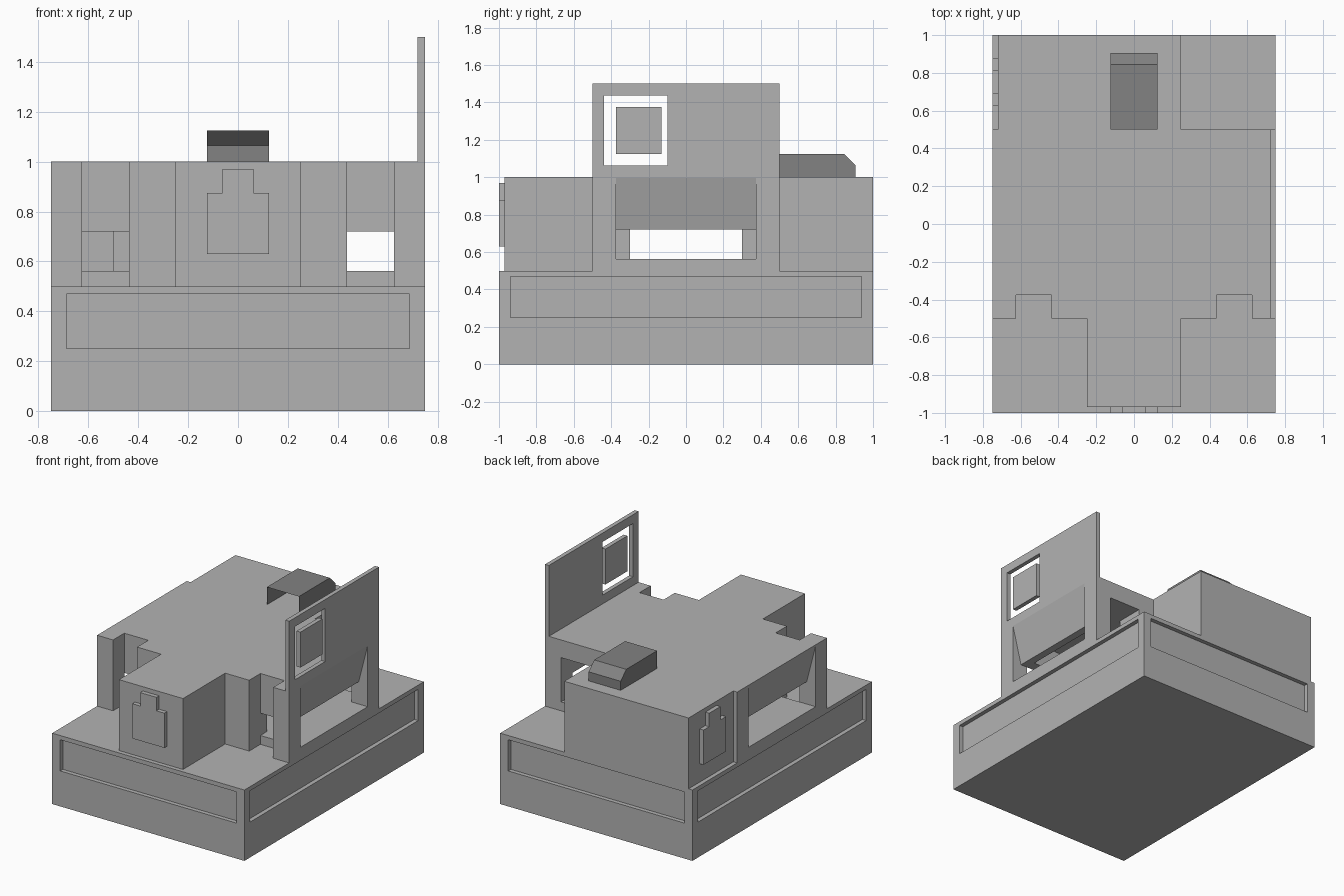
import bpy, bmesh

if "Cube" in bpy.data.objects:
    bpy.data.objects.remove(bpy.data.objects["Cube"])


def material(name, value):
    m = bpy.data.materials.new(name)
    m.diffuse_color = (value, value, value, 1)
    m.use_nodes = True
    m.node_tree.nodes["Principled BSDF"].inputs["Base Color"].default_value = m.diffuse_color
    return m


GREY = material("light grey", 0.45)
DARK = material("dark grey", 0.225)


def new_object(name, bm, mat):
    mesh = bpy.data.meshes.new(name)
    bm.to_mesh(mesh)
    bm.free()
    mesh.materials.append(mat)
    obj = bpy.data.objects.new(name, mesh)
    bpy.context.collection.objects.link(obj)
    return obj


def prism(name, points, offset, mat=GREY):
    """Extrude a closed 3D outline by an offset vector."""
    bm = bmesh.new()
    face = bm.faces.new([bm.verts.new(p) for p in points])
    top = bmesh.ops.extrude_face_region(bm, geom=[face])["geom"]
    bmesh.ops.translate(bm, vec=offset,
                        verts=[v for v in top if isinstance(v, bmesh.types.BMVert)])
    bmesh.ops.recalc_face_normals(bm, faces=bm.faces)
    return new_object(name, bm, mat)


def box(name, x0, x1, y0, y1, z0, z1):
    return prism(name, [(x0, y0, z0), (x1, y0, z0), (x1, y1, z0), (x0, y1, z0)],
                 (0, 0, z1 - z0))


def cut(target, cutters):
    for c in cutters:
        mod = target.modifiers.new("cut", 'BOOLEAN')
        mod.operation = 'DIFFERENCE'
        mod.solver = 'EXACT'
        mod.object = c
        bpy.context.view_layer.objects.active = target
        bpy.ops.object.modifier_apply(modifier=mod.name)
        bpy.data.objects.remove(c)


# Base slab with a recessed panel on each side
base = box("base", -.75, .75, -1, 1, 0, .5)
panels = []
for s in (-1, 1):
    panels.append(box("panel_cut", -.6875, .6875, *sorted((s * .97, s * 1.1)), .25, .47))
    panels.append(box("panel_cut", *sorted((s * .72, s * .9)), -.9375, .9375, .25, .47))
cut(base, panels)

# Main building: plan outline with front bay, rear block and front notches
plan = [(-.75, -.5), (-.625, -.5), (-.625, -.375), (-.4375, -.375), (-.4375, -.5),
        (-.25, -.5), (-.25, -.97), (.25, -.97), (.25, -.5),
        (.4375, -.5), (.4375, -.375), (.625, -.375), (.625, -.5), (.75, -.5),
        (.75, .5), (.25, .5), (.25, 1), (-.72, 1), (-.72, .5), (-.75, .5)]
building = prism("building", [(x, y, .5) for x, y in plan], (0, 0, .5))

# Inner room, rear doorway, front slots and sloped side openings
holes = [box("room_cut", -.625, .625, -.3, .3, .5625, .875),
         box("doorway_cut", .375, .625, .2, .6, .5625, .875)]
for s in (-1, 1):
    holes.append(box("slot_cut", *sorted((s * .4375, s * .625)), -.45, -.2, .5625, .72))
    profile = [(.5, .5625), (.5, .72), (.68, .72), (.75, .996), (.8, .996), (.8, .5625)]
    holes.append(prism("side_cut", [(s * x, -.375, z) for x, z in profile], (0, .75, 0)))
cut(building, holes)

# Tall sign wall with a window and a floating pane
wall = box("sign_wall", .72, .75, -.5, .5, 1, 1.5)
cut(wall, [box("window_cut", .6, .9, -.4375, -.1, 1.0625, 1.4375)])
box("window_pane", .72, .75, -.375, -.13, 1.125, 1.375)

# Stepped plates on the front bay and the rear left wall
step = [(-.125, .63), (.125, .63), (.125, .875), (.0625, .875),
        (.0625, .97), (-.0625, .97), (-.0625, .875), (-.125, .875)]
prism("front_plate", [(u, -1, z) for u, z in step], (0, .03, 0))
prism("left_plate", [(-.75, .75 + u, z) for u, z in step], (.03, 0, 0))

# Roof hood: thin shell, open at the front and underneath
side = [(.5, 1), (.5, 1.125), (.845, 1.125), (.906, 1.064), (.906, 1)]
bm = bmesh.new()
left, right = [[bm.verts.new((x, y, z)) for y, z in side] for x in (-.125, .125)]
bm.faces.new(left[::-1])
bm.faces.new(right)
for i in range(1, 4):
    bm.faces.new((left[i], left[i + 1], right[i + 1], right[i]))
bmesh.ops.recalc_face_normals(bm, faces=bm.faces)
new_object("roof_hood", bm, DARK)
